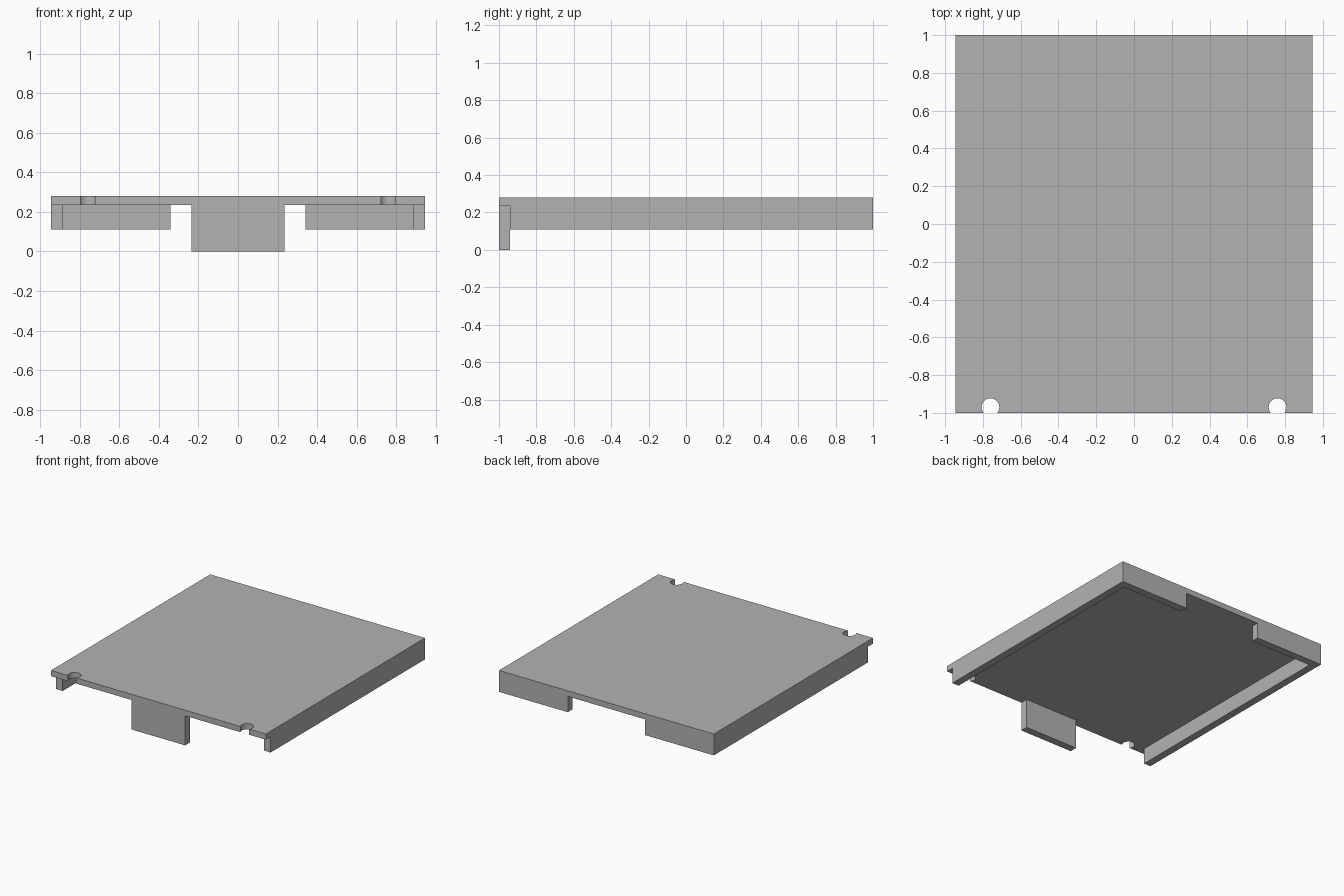
import bpy, bmesh, math

cube = bpy.data.objects.get("Cube")
if cube:
    bpy.data.objects.remove(cube, do_unlink=True)

# Main dimensions
HALF_X, HALF_Y = 0.945, 1.0
WALL = 0.06
TOP, PLATE_BASE, RIM_BASE = 0.28, 0.235, 0.11
NOTCH_X, NOTCH_Y, NOTCH_R = 0.76, -0.97, 0.047

grey = bpy.data.materials.new("plain grey")
grey.use_nodes = True
colour = (0.45, 0.45, 0.45, 1)
grey.diffuse_color = colour
grey.node_tree.nodes["Principled BSDF"].inputs["Base Color"].default_value = colour


def prism(name, outline, z0, z1):
    """Extrude a flat outline from z0 up to z1."""
    bm = bmesh.new()
    base = bm.faces.new([bm.verts.new((x, y, z0)) for x, y in outline])
    grown = bmesh.ops.extrude_face_region(bm, geom=[base], use_keep_orig=True)
    top = [v for v in grown["geom"] if isinstance(v, bmesh.types.BMVert)]
    bmesh.ops.translate(bm, verts=top, vec=(0, 0, z1 - z0))
    bmesh.ops.recalc_face_normals(bm, faces=bm.faces)
    mesh = bpy.data.meshes.new(name)
    bm.to_mesh(mesh)
    bm.free()
    mesh.materials.append(grey)
    obj = bpy.data.objects.new(name, mesh)
    bpy.context.collection.objects.link(obj)
    return obj


def notch(cx, steps=24):
    """Arc of a round hole that breaks through the front edge."""
    dip = math.asin((NOTCH_Y + HALF_Y) / NOTCH_R)
    sweep = math.pi + 2 * dip
    angles = [math.pi + dip - sweep * i / steps for i in range(steps + 1)]
    return [(cx + NOTCH_R * math.cos(a), NOTCH_Y + NOTCH_R * math.sin(a))
            for a in angles]


# Top plate with two round notches in the front edge
plate = prism("top_plate",
              [(-HALF_X, -HALF_Y), *notch(-NOTCH_X), *notch(NOTCH_X),
               (HALF_X, -HALF_Y), (HALF_X, HALF_Y), (-HALF_X, HALF_Y)],
              PLATE_BASE, TOP)
bpy.context.view_layer.objects.active = plate
plate.select_set(True)
bpy.ops.object.shade_smooth_by_angle(angle=math.radians(30))

# L-shaped rims: side wall plus the back wall up to the central gap
GAP = 0.34
inner_x, inner_y, front = HALF_X - WALL, HALF_Y - WALL, WALL - HALF_Y
rim = [(HALF_X, front), (HALF_X, HALF_Y), (GAP, HALF_Y),
       (GAP, inner_y), (inner_x, inner_y), (inner_x, front)]
for name, side in (("left_rim", 1), ("right_rim", -1)):
    prism(name, [(side * x, y) for x, y in rim], RIM_BASE, PLATE_BASE)

# Front tab hanging below the plate
TAB = 0.235
prism("front_tab", [(-TAB, -HALF_Y), (TAB, -HALF_Y), (TAB, front), (-TAB, front)],
      0, PLATE_BASE)
